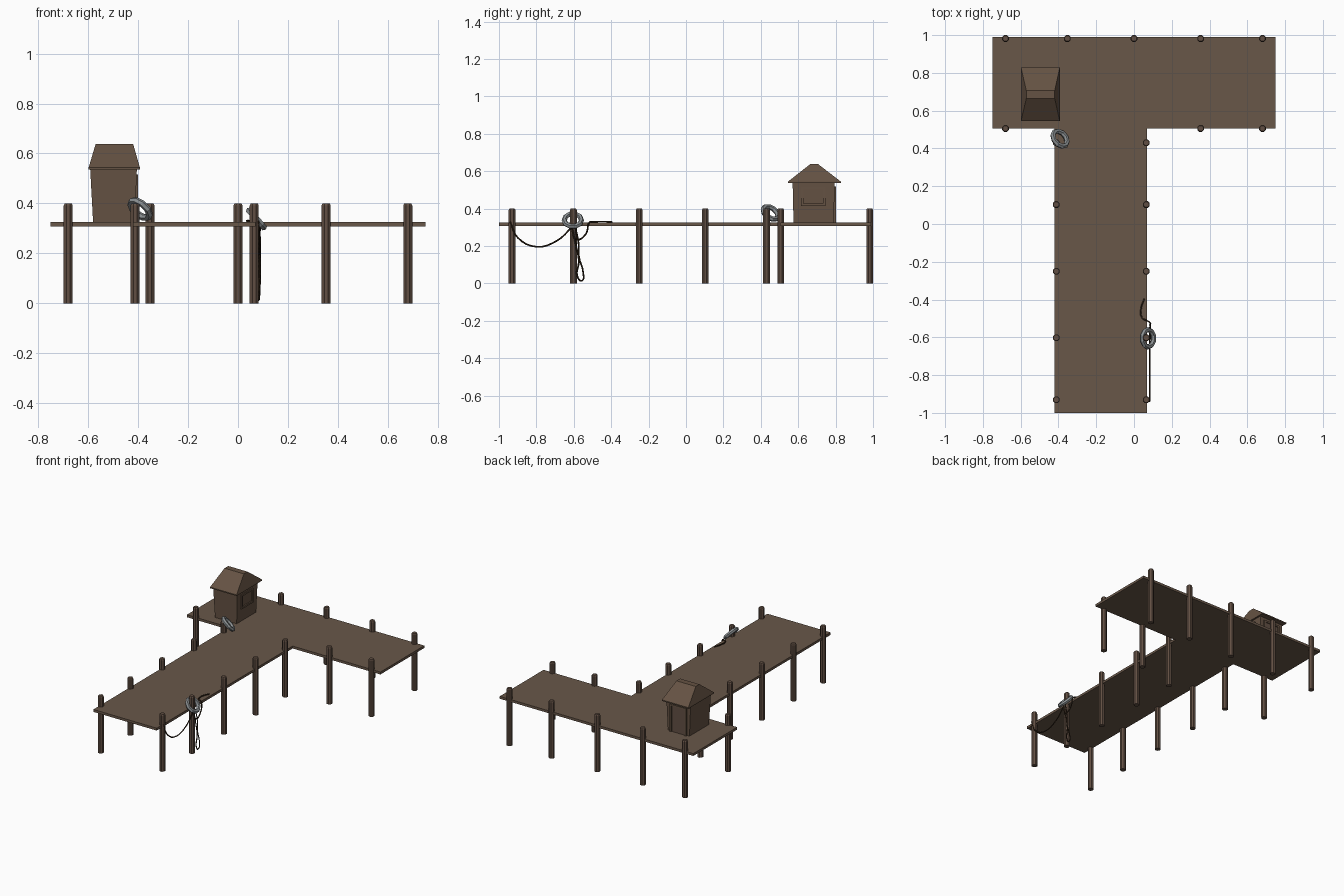
import bpy, bmesh, math
from mathutils import Vector

if "Cube" in bpy.data.objects:
    bpy.data.objects.remove(bpy.data.objects["Cube"])


def material(name, rgb):
    m = bpy.data.materials.new(name)
    m.diffuse_color = (*rgb, 1)
    m.use_nodes = True
    m.node_tree.nodes["Principled BSDF"].inputs["Base Color"].default_value = m.diffuse_color
    return m


DECK = material("deck_wood", (0.14, 0.095, 0.066))
POST = material("post_wood", (0.12, 0.078, 0.056))
HUT = material("hut_wood", (0.13, 0.085, 0.056))
ROPE = material("rope_brown", (0.03, 0.017, 0.008))
RING = material("ring_grey", (0.26, 0.28, 0.29))


def finish(name, bm, mat):
    bmesh.ops.recalc_face_normals(bm, faces=bm.faces)
    me = bpy.data.meshes.new(name)
    bm.to_mesh(me)
    bm.free()
    me.materials.append(mat)
    ob = bpy.data.objects.new(name, me)
    bpy.context.collection.objects.link(ob)
    return ob


def loft(name, levels, mat):
    """Stack of rectangles (x0, x1, y0, y1, z) joined into a closed solid."""
    bm = bmesh.new()
    rings = [[bm.verts.new(p) for p in ((x0, y0, z), (x1, y0, z), (x1, y1, z), (x0, y1, z))]
             for x0, x1, y0, y1, z in levels]
    for a, b in zip(rings, rings[1:]):
        for i in range(4):
            j = (i + 1) % 4
            bm.faces.new((a[i], a[j], b[j], b[i]))
    bm.faces.new(rings[0])
    bm.faces.new(rings[-1])
    return finish(name, bm, mat)


def box(name, x0, x1, y0, y1, z0, z1, mat):
    return loft(name, [(x0, x1, y0, y1, z0), (x0, x1, y0, y1, z1)], mat)


# T-shaped deck
bm = bmesh.new()
outline = [(-0.42, -1), (0.07, -1), (0.07, 0.505), (0.75, 0.505),
           (0.75, 0.99), (-0.75, 0.99), (-0.75, 0.505), (-0.42, 0.505)]
face = bm.faces.new([bm.verts.new((x, y, 0.308)) for x, y in outline])
up = bmesh.ops.extrude_face_region(bm, geom=[face])["geom"]
bmesh.ops.translate(bm, vec=(0, 0, 0.017), verts=[v for v in up if isinstance(v, bmesh.types.BMVert)])
finish("deck", bm, DECK)


# Octagonal posts with a small chamfered top
def post(name, x, y):
    bm = bmesh.new()
    rings = []
    for r, z in ((0.0195, 0), (0.0195, 0.392), (0.015, 0.4)):
        rings.append([bm.verts.new((x + r * math.cos(math.pi * (i + 0.5) / 4),
                                    y + r * math.sin(math.pi * (i + 0.5) / 4), z)) for i in range(8)])
    for a, b in zip(rings, rings[1:]):
        for i in range(8):
            j = (i + 1) % 8
            bm.faces.new((a[i], a[j], b[j], b[i]))
    bm.faces.new(rings[0])
    bm.faces.new(rings[-1])
    finish(name, bm, POST)


spots = [(x, 0.982) for x in (-0.68, -0.353, 0, 0.353, 0.68)]
spots += [(x, 0.506) for x in (-0.68, 0.353, 0.68)]
spots += [(x, y) for x in (-0.412, 0.065) for y in (0.43, 0.103, -0.25, -0.602, -0.93)]
for n, (x, y) in enumerate(spots):
    post(f"post_{n + 1}", x, y)

# Hut: flared walls and hipped roof with a flat ridge
loft("hut_walls", [(-0.58, -0.413, 0.575, 0.79, 0.32), (-0.592, -0.405, 0.57, 0.795, 0.54)], HUT)
loft("hut_roof", [(-0.598, -0.393, 0.545, 0.828, 0.536), (-0.598, -0.393, 0.545, 0.828, 0.544),
                  (-0.57, -0.42, 0.665, 0.706, 0.638)], HUT)

# Window frame on the right wall
for n, (y0, y1, z0, z1) in enumerate(((0.615, 0.745, 0.415, 0.427), (0.615, 0.745, 0.503, 0.515),
                                      (0.615, 0.627, 0.427, 0.503), (0.733, 0.745, 0.427, 0.503))):
    box(f"window_frame_{n + 1}", -0.418, -0.4, y0, y1, z0, z1, HUT)

# Door frame and door on the back wall
for n, (x0, x1, z0, z1) in enumerate(((-0.563, -0.551, 0.325, 0.505), (-0.447, -0.435, 0.325, 0.505),
                                      (-0.563, -0.435, 0.505, 0.517))):
    box(f"door_frame_{n + 1}", x0, x1, 0.78, 0.802, z0, z1, HUT)
box("door", -0.551, -0.447, 0.78, 0.796, 0.325, 0.505, POST)


# Life rings hanging on posts
def life_ring(name, centre, normal, major=0.046, minor=0.014):
    bm = bmesh.new()
    q = Vector(normal).to_track_quat('Z', 'Y')
    n, m = 10, 6
    grid = []
    for i in range(n):
        a = math.tau * i / n
        row = []
        for k in range(m):
            b = math.tau * k / m
            r = major + minor * math.cos(b)
            row.append(bm.verts.new(Vector(centre) + q @ Vector((r * math.cos(a), r * math.sin(a), minor * math.sin(b)))))
        grid.append(row)
    for i in range(n):
        for k in range(m):
            bm.faces.new((grid[i][k], grid[(i + 1) % n][k],
                          grid[(i + 1) % n][(k + 1) % m], grid[i][(k + 1) % m]))
    finish(name, bm, RING)


life_ring("life_ring_front", (0.074, -0.605, 0.338), (0.75, 0, 0.66))
life_ring("life_ring_back", (-0.392, 0.452, 0.377), (0.57, 0.48, 0.66))


# Ropes
def rope(name, points, cyclic=False):
    cu = bpy.data.curves.new(name, 'CURVE')
    cu.dimensions = '3D'
    cu.bevel_depth = 0.0045
    cu.bevel_resolution = 0
    cu.resolution_u = 4
    cu.use_fill_caps = True
    sp = cu.splines.new('BEZIER')
    sp.bezier_points.add(len(points) - 1)
    for bp, p in zip(sp.bezier_points, points):
        bp.co = p
        bp.handle_left_type = bp.handle_right_type = 'AUTO'
    sp.use_cyclic_u = cyclic
    cu.materials.append(ROPE)
    bpy.context.collection.objects.link(bpy.data.objects.new(name, cu))


rope("sagging_rope", [(0.082, -0.94, 0.33), (0.083, -0.9, 0.245), (0.083, -0.8, 0.196),
                      (0.083, -0.69, 0.228), (0.083, -0.61, 0.3)])
rope("hanging_rope", [(0.085, -0.61, 0.3), (0.085, -0.59, 0.21), (0.085, -0.573, 0.12),
                      (0.083, -0.58, 0.035), (0.083, -0.557, 0.014), (0.086, -0.55, 0.06),
                      (0.088, -0.572, 0.14), (0.088, -0.575, 0.22), (0.085, -0.595, 0.31)])
rope("deck_rope", [(0.086, -0.61, 0.285), (0.087, -0.585, 0.235), (0.085, -0.535, 0.265),
                   (0.08, -0.518, 0.325), (0.042, -0.495, 0.329), (0.038, -0.445, 0.331), (0.055, -0.395, 0.329)])
